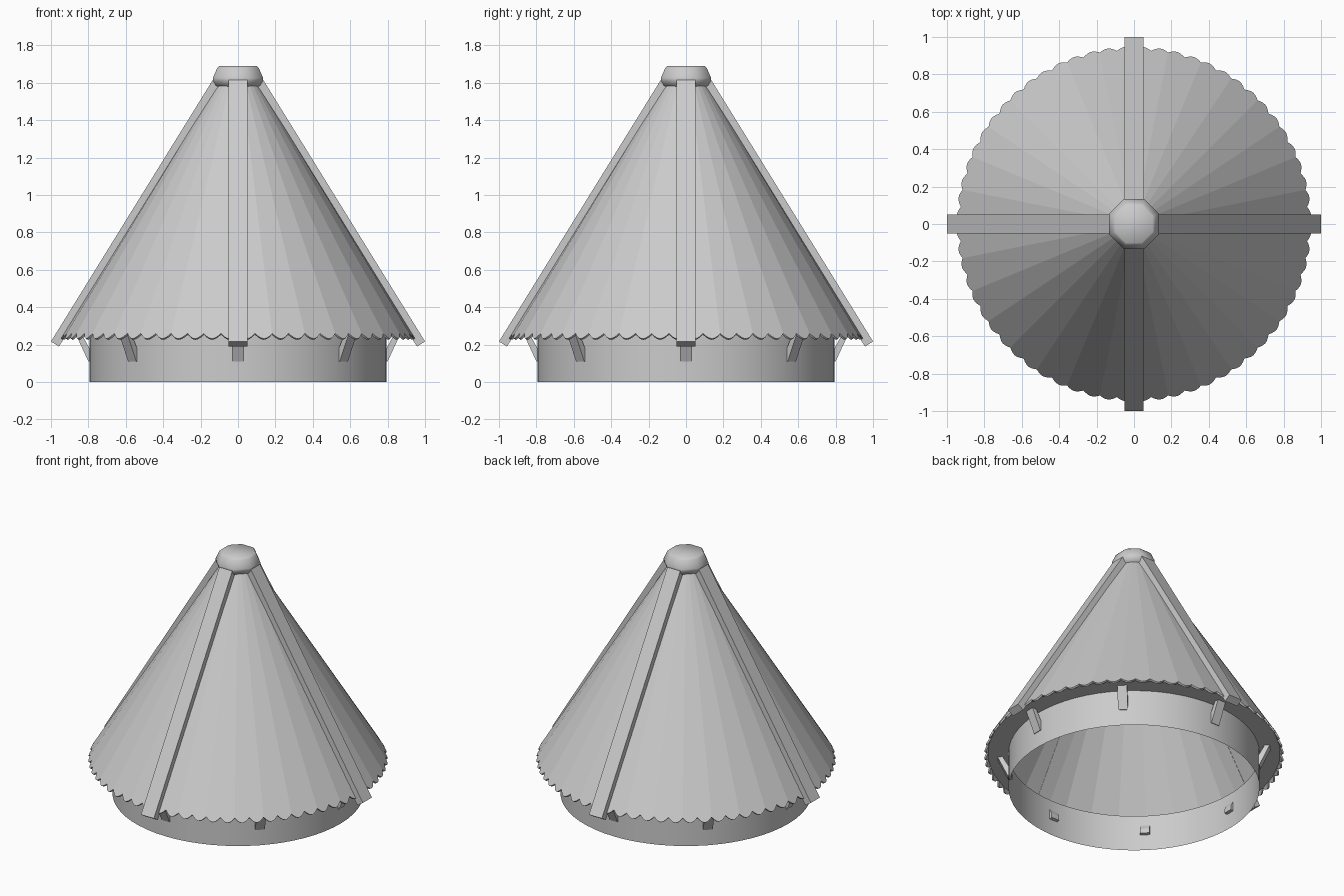
import bpy, math
from mathutils import Matrix, Vector

if "Cube" in bpy.data.objects:
    bpy.data.objects.remove(bpy.data.objects["Cube"])

grey = bpy.data.materials.new("light grey")
grey.diffuse_color = (0.6, 0.6, 0.6, 1)
grey.use_nodes = True
grey.node_tree.nodes["Principled BSDF"].inputs["Base Color"].default_value = grey.diffuse_color


def make(name, verts, faces, smooth=False):
    me = bpy.data.meshes.new(name)
    me.from_pydata([tuple(v) for v in verts], [], faces)
    me.materials.append(grey)
    ob = bpy.data.objects.new(name, me)
    bpy.context.collection.objects.link(ob)
    if smooth:
        bpy.context.view_layer.objects.active = ob
        ob.select_set(True)
        bpy.ops.object.shade_smooth_by_angle(angle=math.radians(50))
        ob.select_set(False)
    return ob


def lathe(name, profile, sides, phase=0.0, caps=False, smooth=False):
    verts, faces = [], []
    for r, z in profile:
        for i in range(sides):
            a = phase + math.tau * i / sides
            verts.append((r * math.cos(a), r * math.sin(a), z))
    for k in range(len(profile) - 1):
        for i in range(sides):
            j = (i + 1) % sides
            faces.append((k*sides + i, k*sides + j, (k+1)*sides + j, (k+1)*sides + i))
    if caps:
        n = len(profile) - 1
        faces.append(tuple(reversed(range(sides))))
        faces.append(tuple(n*sides + i for i in range(sides)))
    return make(name, verts, faces, smooth)


def beam(name, outline, width, angle):
    """Extrude an outline in the radius/height plane and turn it about z."""
    n = len(outline)
    rot = Matrix.Rotation(angle, 3, 'Z')
    verts = [rot @ Vector((r, s * width / 2, z)) for s in (-1, 1) for r, z in outline]
    faces = [tuple(range(n)), tuple(reversed(range(n, 2*n)))]
    faces += [(i, i + n, (i+1) % n + n, (i+1) % n) for i in range(n)]
    return make(name, verts, faces)


# Round wall, open at top and bottom
lathe("wall", [(0.795, 0.0), (0.795, 0.25)], 64, smooth=True)

# Flat ring under the eaves
lathe("soffit", [(0.925, 0.25), (0.795, 0.25)], 64)

# Faceted roof cone: each flat panel ends in two rounded lobes
SIDES, LOBES, STEPS = 32, 2, 6
R0, Z0, R1, Z1 = 0.952, 0.232, 0.09, 1.625
verts, faces = [], []
for i in range(SIDES):
    a, b = math.tau * i / SIDES, math.tau * (i + 1) / SIDES
    low = [Vector((R0 * math.cos(t), R0 * math.sin(t), Z0)) for t in (a, b)]
    top = [Vector((R1 * math.cos(t), R1 * math.sin(t), Z1)) for t in (a, b)]
    start = len(verts)
    count = LOBES * STEPS + 1
    for k in range(count):
        u = k / (count - 1)
        lift = 0.02 * (1 - abs(math.sin(math.pi * LOBES * u)))
        verts.append(low[0].lerp(low[1], u).lerp(top[0].lerp(top[1], u), lift))
    verts += [top[1], top[0]]
    faces.append(tuple(range(start, start + count + 2)))
roof = make("roof", verts, faces)
weld = roof.modifiers.new("weld", 'WELD')
weld.merge_threshold = 0.0005
thick = roof.modifiers.new("thickness", 'SOLIDIFY')
thick.thickness = 0.012
thick.offset = -1

# Four ridge beams lying on the roof
for i in range(4):
    beam("ridge_beam", [(1.0, 0.217), (0.135, 1.615), (0.085, 1.60), (0.957, 0.19)],
         0.1, math.tau * i / 4)

# Eight slanted brackets between wall and eaves
for i in range(8):
    beam("bracket", [(0.775, 0.115), (0.80, 0.11), (0.867, 0.255), (0.835, 0.255),
                     (0.775, 0.145)], 0.062, math.tau * i / 8)

# Eight-sided cap with softened edges
k = 1 / math.cos(math.pi / 8)
lathe("cap", [(r * k, z) for r, z in
              [(0.105, 1.578), (0.118, 1.584), (0.134, 1.612), (0.134, 1.626),
               (0.112, 1.678), (0.10, 1.69)]], 8, math.pi / 8, True, True)
